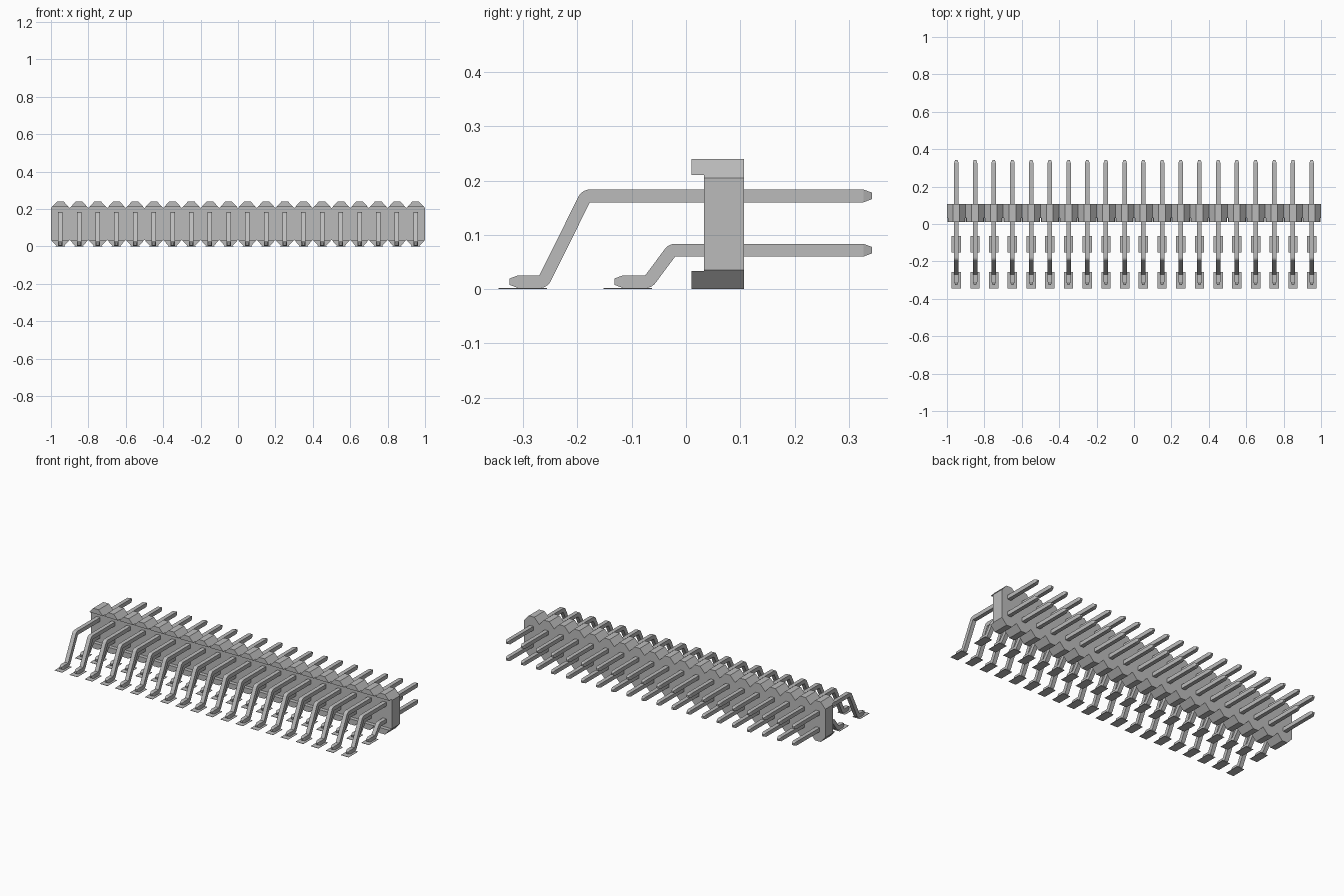
import bpy, bmesh, math
from mathutils import Vector

cube = bpy.data.objects.get("Cube")
if cube:
    bpy.data.objects.remove(cube)

COUNT, PITCH = 20, 0.1
CENTRES = [(i - (COUNT - 1) / 2) * PITCH for i in range(COUNT)]
HEIGHT, THICK, WIDTH = 0.24, 0.0235, 0.024

grey = bpy.data.materials.new("plain_grey")
grey.use_nodes = True
grey.diffuse_color = (0.5, 0.5, 0.5, 1)
grey.node_tree.nodes["Principled BSDF"].inputs["Base Color"].default_value = (0.5, 0.5, 0.5, 1)


def finish(name, bm):
    bmesh.ops.remove_doubles(bm, verts=bm.verts, dist=1e-5)
    bmesh.ops.recalc_face_normals(bm, faces=bm.faces)
    mesh = bpy.data.meshes.new(name)
    bm.to_mesh(mesh)
    bm.free()
    mesh.materials.append(grey)
    obj = bpy.data.objects.new(name, mesh)
    bpy.context.collection.objects.link(obj)
    return obj


def prism(bm, outline, y0, y1):
    """Extrude an x-z outline along y."""
    face = bm.faces.new([bm.verts.new((x, y0, z)) for x, z in outline])
    new = bmesh.ops.extrude_face_region(bm, geom=[face])["geom"]
    verts = [g for g in new if isinstance(g, bmesh.types.BMVert)]
    bmesh.ops.translate(bm, verts=verts, vec=(0, y1 - y0, 0))


def pin_sections(tip, bend, foot_bend, foot_tip):
    """Pairs of upper and lower y-z points, with width, from back tip to foot."""
    c1, c2 = Vector(bend), Vector(foot_bend)
    d = c1 - c2
    angle = math.atan2(d.y, d.x) + math.asin(THICK / d.length)
    arc = [angle * k / 6 for k in range(7)]
    low, top = c1.y, c1.y + THICK
    mid = WIDTH / 2
    rows = [((tip, top - 0.006), (tip, low + 0.006), mid),
            ((tip - 0.016, top), (tip - 0.016, low), WIDTH)]
    for a in arc:
        n = Vector((-math.sin(a), math.cos(a))) * THICK
        rows.append((c1 + n, c1, WIDTH))
    for a in reversed(arc):
        n = Vector((-math.sin(a), math.cos(a))) * THICK
        rows.append((c2, c2 - n, WIDTH))
    top, low = c2.y, c2.y - THICK
    rows += [((foot_tip + 0.016, top), (foot_tip + 0.016, low), WIDTH),
             ((foot_tip, top - 0.006), (foot_tip, low + 0.006), mid)]
    return rows


def add_pin(bm, x, rows):
    rings = []
    for up, down, w in rows:
        rings.append([bm.verts.new((x + s * w / 2, p[0], p[1]))
                      for p, s in ((up, -1), (up, 1), (down, 1), (down, -1))])
    for a, b in zip(rings, rings[1:]):
        for k in range(4):
            j = (k + 1) % 4
            bm.faces.new((a[k], a[j], b[j], b[k]))
    bm.faces.new(rings[0])
    bm.faces.new(rings[-1])


# Housing block with a scalloped top and bottom
top_edge = [(-1.0, 0.205)]
for cx in CENTRES:
    top_edge += [(cx - 0.018, HEIGHT), (cx + 0.018, HEIGHT), (cx + PITCH / 2, 0.205)]
bottom_edge = [(x, HEIGHT - z) for x, z in reversed(top_edge)]
bm = bmesh.new()
prism(bm, top_edge + bottom_edge, 0.033, 0.107)
finish("housing", bm)

# Lips reaching forward from each scallop
for name, z_in, z_out in (("upper_lips", 0.21, HEIGHT), ("lower_lips", 0.033, 0.0)):
    base = 0.018 + 0.032 * abs(z_out - z_in) / 0.035
    bm = bmesh.new()
    for cx in CENTRES:
        prism(bm, [(cx - base, z_in), (cx - 0.018, z_out),
                   (cx + 0.018, z_out), (cx + base, z_in)], 0.01, 0.033)
    finish(name, bm)

# Two rows of bent pins, each with solder pads under the feet
ROWS = (("upper", (-0.177, 0.160), (-0.270, 0.0255), -0.325),
        ("lower", (-0.020, 0.060), (-0.075, 0.0255), -0.132))
for name, bend, foot_bend, foot_tip in ROWS:
    sections = pin_sections(0.343, bend, foot_bend, foot_tip)
    bm = bmesh.new()
    for cx in CENTRES:
        add_pin(bm, cx, sections)
    pins = finish(name + "_pins", bm)
    bpy.ops.object.select_all(action="DESELECT")
    pins.select_set(True)
    bpy.context.view_layer.objects.active = pins
    bpy.ops.object.shade_smooth_by_angle(angle=math.radians(20))

    bm = bmesh.new()
    y0 = foot_tip - 0.02
    for cx in CENTRES:
        prism(bm, [(cx - 0.025, 0), (cx + 0.025, 0),
                   (cx + 0.025, 0.002), (cx - 0.025, 0.002)], y0, y0 + 0.089)
    finish(name + "_pads", bm)
